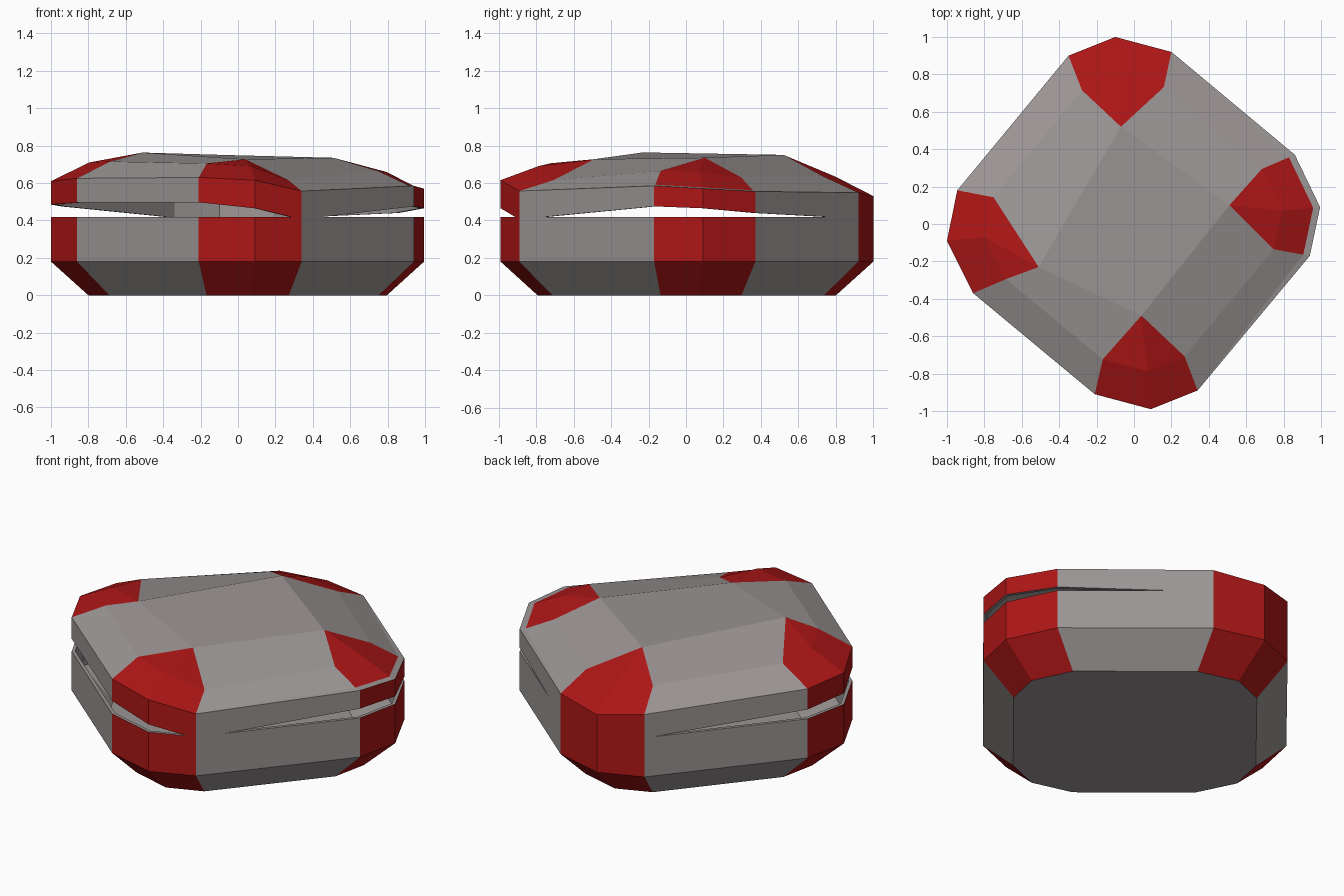
import bpy, bmesh

if "Cube" in bpy.data.objects:
    bpy.data.objects.remove(bpy.data.objects["Cube"])

# plan outline, counter-clockwise: three points per corner, starting at the front corner
OUT = [(-.21, -.91), (.09, -.99), (.34, -.89), (.94, -.17), (.995, .09), (.86, .37),
       (.20, .92), (-.10, 1.0), (-.35, .90), (-.945, .18), (-1.0, -.09), (-.86, -.37)]


def material(name, color):
    m = bpy.data.materials.new(name)
    m.diffuse_color = (*color, 1)
    m.use_nodes = True
    m.node_tree.nodes["Principled BSDF"].inputs["Base Color"].default_value = m.diffuse_color
    return m


GREY = material("grey_panel", (.33, .30, .30))
RED = material("red_corner", (.42, .008, .008))


def ring(zs, scale=1.0):
    if not isinstance(zs, list):
        zs = [zs] * 12
    return [(x * scale, y * scale, z) for (x, y), z in zip(OUT, zs)]


def loft(name, rings, cap, grey_bands=(), thickness=.02):
    """Skin stacked 12-point rings (repeated points merge), cap one end, give wall thickness."""
    bm = bmesh.new()
    seen = {}

    def face(points, mat):
        vs = []
        for p in points:
            if p not in seen:
                seen[p] = bm.verts.new(p)
            if seen[p] not in vs:
                vs.append(seen[p])
        if len(vs) > 2:
            bm.faces.new(vs).material_index = mat

    for b, (lo, hi) in enumerate(zip(rings, rings[1:])):
        for i in range(12):
            j = (i + 1) % 12
            red = i % 3 != 2 and b not in grey_bands
            face((lo[i], lo[j], hi[j], hi[i]), int(red))
    face(rings[0][::-1] if cap == "bottom" else rings[-1], 0)
    me = bpy.data.meshes.new(name)
    bm.to_mesh(me)
    bm.free()
    ob = bpy.data.objects.new(name, me)
    bpy.context.collection.objects.link(ob)
    me.materials.append(GREY)
    me.materials.append(RED)
    sol = ob.modifiers.new("wall", 'SOLIDIFY')
    sol.thickness = thickness
    sol.offset = -1
    sol.material_offset = -1       # inside and rim stay grey
    sol.material_offset_rim = -1
    return ob


# lower case: chamfered foot and straight wall
loft("case_base", [ring(0, .8), ring(.18), ring(.418)], "bottom")

# lid: warped rim, wall, recessed lip at the right corner, shoulder, four-cornered top
rim = ring([.497, .465, .406, .475, .465, .44, .41, .40, .415, .475, .485, .495])
wall = ring([.63, .615, .557, .585, .57, .555, .548, .53, .56, .60, .61, .625])
lip = [(x * .963, y * .963, z + .006) if i in (3, 4, 5) else (x, y, z)
       for i, (x, y, z) in enumerate(wall)]
shoulder = ring([.705, .69, .615, .665, .66, .63, .635, .635, .645, .69, .71, .715], .795)
corners = [(.04, -.49, .727), (.51, .10, .735), (-.07, .52, .75), (-.51, -.23, .763)]
top = [c for c in corners for _ in range(3)]
loft("lid", [rim, wall, lip, shoulder, top], "top", grey_bands=(1,))
